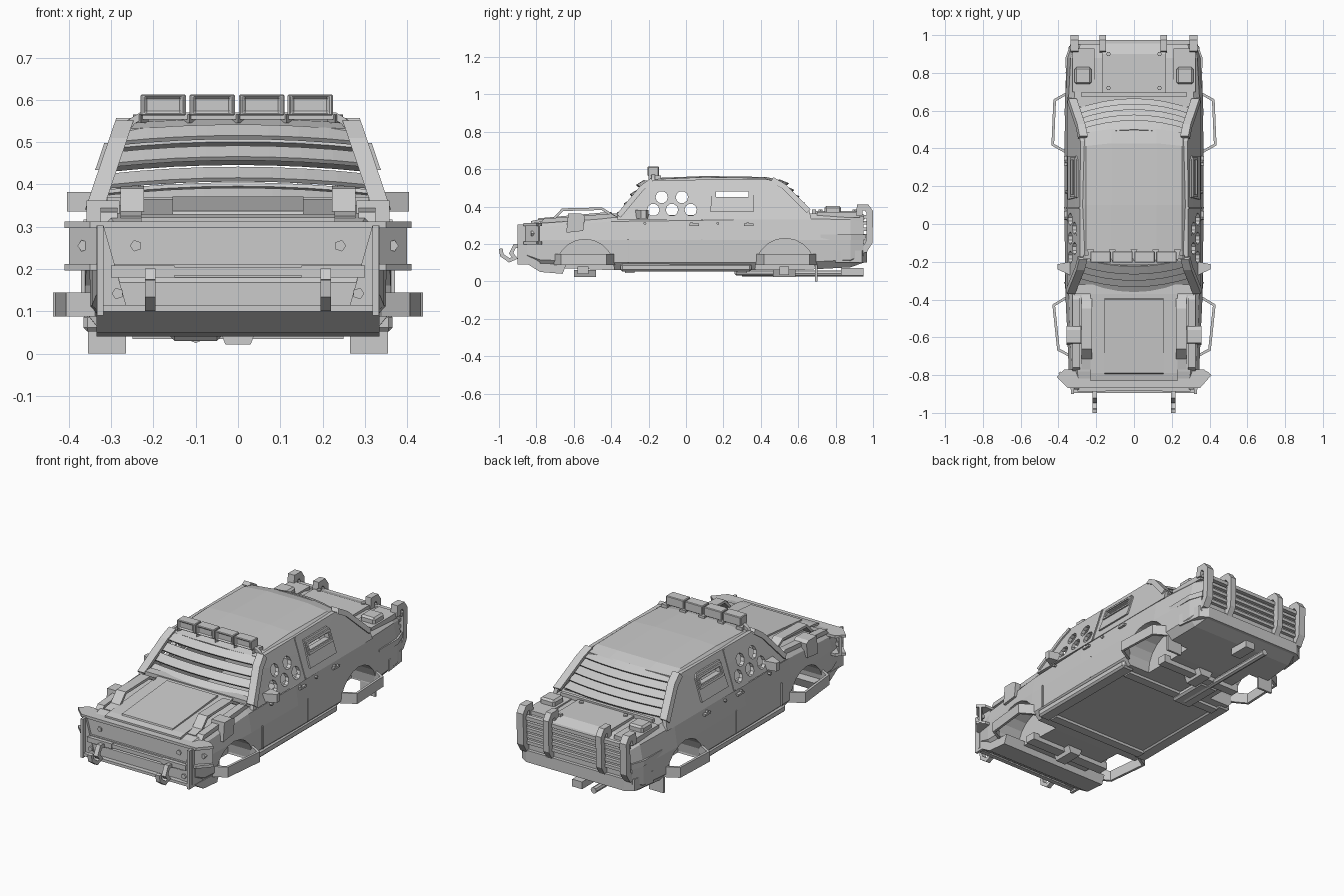
import bpy, bmesh, math
from mathutils import Vector

if "Cube" in bpy.data.objects:
    bpy.data.objects.remove(bpy.data.objects["Cube"])


def place(axis, h, u, v, fx=None):
    if axis == "x":
        return (h + (fx(v) if fx else 0), u, v)
    return (u, h, v) if axis == "y" else (u, v, h)


def loft(name, rings, mirror=False):
    """Skin closed rings of points into a capped solid."""
    bm = bmesh.new()
    vs = [[bm.verts.new(p) for p in r] for r in rings]
    n = len(rings[0])
    for a, b in zip(vs, vs[1:]):
        for i in range(n):
            bm.faces.new((a[i], a[(i + 1) % n], b[(i + 1) % n], b[i]))
    bm.faces.new(vs[0])
    bm.faces.new(vs[-1][::-1])
    bmesh.ops.recalc_face_normals(bm, faces=bm.faces)
    ob = bpy.data.objects.new(name, bpy.data.meshes.new(name))
    bm.to_mesh(ob.data)
    bm.free()
    bpy.context.collection.objects.link(ob)
    if mirror:
        ob.modifiers.new("Mirror", "MIRROR")
    return ob


def prism(name, pts, axis, a, b, mirror=False, fx=None):
    """Extrude a 2D outline from a to b along an axis; fx leans x with height."""
    return loft(name, [[place(axis, h, u, v, fx) for u, v in pts] for h in (a, b)], mirror)


def box(name, x0, x1, y0, y1, z0, z1, mirror=False, bevel=0):
    ob = prism(name, [(x0, y0), (x1, y0), (x1, y1), (x0, y1)], "z", z0, z1, mirror)
    if bevel:
        m = ob.modifiers.new("Bevel", "BEVEL")
        m.width, m.segments = bevel, 1
    return ob


def strip(name, path, t, axis, a, b, mirror=False, fx=None):
    """Flat bar of thickness t following a mitred 2D path."""
    P, rings = [Vector(p) for p in path], []
    for i, p in enumerate(P):
        d0 = (p - P[i - 1]).normalized() if i else (P[1] - p).normalized()
        d1 = (P[i + 1] - p).normalized() if i < len(P) - 1 else d0
        n0 = Vector((-d0.y, d0.x))
        m = (n0 + Vector((-d1.y, d1.x))).normalized()
        m *= t / 2 / max(m.dot(n0), 0.4)
        rings.append([place(axis, h, *(p + s * m), fx) for h, s in ((a, 1), (a, -1), (b, -1), (b, 1))])
    return loft(name, rings, mirror)


def disc(name, axis, u, v, r, a, b, sides=6, mirror=False, fx=None):
    pts = [(u + r * math.cos(k * math.tau / sides), v + r * math.sin(k * math.tau / sides)) for k in range(sides)]
    return prism(name, pts, axis, a, b, mirror, fx)


def cut(ob, cutters):
    bpy.context.view_layer.objects.active = ob
    for c in cutters:
        m = ob.modifiers.new("Cut", "BOOLEAN")
        m.operation, m.object, m.solver = "DIFFERENCE", c, "EXACT"
        bpy.ops.object.modifier_apply(modifier=m.name)
        bpy.data.objects.remove(c)


# Lower body sections: y, bottom, middle, top half-widths, bottom and top z
rings = []
for y, wb, wm, wt, zb, zt in [(-.85, .29, .335, .32, .10, .305), (-.78, .31, .345, .33, .075, .32),
                              (-.4, .33, .362, .345, .06, .35), (0, .335, .368, .353, .06, .355),
                              (.6, .335, .367, .35, .06, .365), (.88, .32, .357, .335, .075, .36),
                              (.95, .30, .335, .315, .10, .345)]:
    h = [(wb, zb), (wm, zb + .04), (wm, .22), (wt, zt - .03), (wt - .03, zt)]
    rings.append([(x, y, z) for x, z in h] + [(-x, y, z) for x, z in h[::-1]])
hull = loft("lower_body", rings)
cutters = [box("cabin_cutter", -.31, .31, -.32, .33, .11, .5), box("shelf_cutter", -.31, .31, .3, .62, .27, .5)]
for s in (-1, 1):
    for y, r in ((-.54, .155), (.53, .16)):
        cutters.append(disc("arch_cutter", "x", y, .07, r, s * .21, s * .6, 20))
cut(hull, cutters)


# Cabin sides lean inward with height
def lean(z):
    return .354 - max(0, z - .34) * .34


side = prism("cabin_side", [(-.37, .33), (-.36, .36), (-.23, .5), (-.17, .542), (.44, .545), (.5, .52),
                            (.66, .38), (.67, .33)], "x", -.022, 0, fx=lean)
plate = prism("rear_window_plate", [(.13, .37), (.36, .37), (.36, .49), (.34, .51), (.14, .51)],
              "x", -.002, .008, fx=lean)
cut(side, [disc("hole_cutter", "x", y, z, .033, .2, .5, 10) for y, z in
           ((-.13, .45), (-.022, .45), (-.175, .382), (-.075, .382), (.025, .382))])
for o in (side, plate):
    cut(o, [box("slit_cutter", .2, .5, .16, .335, .452, .48)])
    o.modifiers.new("Mirror", "MIRROR")
strip("window_slit_frame", [(.25, .44), (.15, .44), (.15, .492), (.345, .492), (.345, .44), (.25, .44)],
      .012, "x", 0, .016, True, lean)
strip("windshield_pillar", [(-.36, .35), (-.235, .5), (-.18, .54)], .028, "x", -.035, .008, True, lean)
strip("rear_pillar", [(.46, .545), (.52, .51), (.655, .375)], .028, "x", -.035, .008, True, lean)
strip("door_seam_rib", [(.085, .33), (.085, .54)], .01, "x", -.005, .005, True, lean)

# Roof: crowned sheet
prof = [(-.285, -.03), (-.255, -.006), (-.12, 0), (.12, 0), (.255, -.006), (.285, -.03)]
loft("roof", [[(x, y - b * (1 - abs(x) / .285), z + d - t) for t, row in ((0, prof), (.02, prof[::-1]))
               for x, d in row] for y, z, b in ((-.19, .538, .04), (-.14, .553, .02), (.1, .563, 0),
                                                (.41, .558, -.03), (.48, .54, -.04))])


# Bowed louvre slats over both windscreens
def slat(name, y, z, w, bow, dy, dz):
    rings = []
    for k in range(9):
        x = w * (k - 4) / 4
        f = (x / .32) ** 2
        yy, zz = y + bow * f, z - .018 * f
        rings.append([(x, yy, zz), (x, yy + dy, zz - dz), (x, yy + dy * .85, zz - dz - .009),
                      (x, yy - dy * .15, zz - .009)])
    loft(name, rings)


for i in range(4):
    t = i / 3
    slat("windshield_slat", -.225 - .1 * t, .542 - .05 * i, .287 + .04 * t, .055, -.042, .026)
for i in range(5):
    t = i / 4
    slat("rear_window_slat", .5 + .115 * t, .545 - .035 * i, .285 + .04 * t, -.06, .05, .02)
box("windshield_sill", -.31, .31, -.37, -.32, .34, .37)

# Roof lamps on a bar
strip("lamp_bar", [(-.29, .5), (-.25, .55), (-.23, .562), (.23, .562), (.25, .55), (.29, .5)],
      .016, "y", -.185, -.165)
for x in (-.177, -.061, .056, .171):
    lamp = box("roof_lamp", x - .054, x + .054, -.205, -.145, .563, .613, bevel=.009)
    cut(lamp, [box("lens_cutter", x - .042, x + .042, -.25, -.198, .57, .606)])
for x in (-.23, -.115, 0, .115, .23):
    prism("lamp_bracket", [(x - .018, -.135), (x + .018, -.135), (x, -.2)], "z", .545, .566)

# Hood panel, raised guards, latch boxes and mirrors
prism("hood_panel", [(-.83, .30), (-.83, .322), (-.79, .33), (-.37, .364), (-.35, .34)], "x", -.23, .23)
prism("hood_centre", [(-.8, .31), (-.79, .337), (-.4, .372), (-.38, .34)], "x", -.155, .155)
strip("hood_guard", [(-.77, .318), (-.71, .33), (-.66, .383), (-.45, .388), (-.38, .345)], .014, "x", .222, .278, True)
prism("hood_latch_box", [(-.64, .26), (-.55, .27), (-.54, .35), (-.56, .362), (-.63, .362)], "x", .28, .358, True)
prism("hood_side_rail", [(-.78, .31), (-.76, .335), (-.4, .362), (-.36, .34)], "x", .285, .325, True)
prism("wing_mirror", [(.34, -.2), (.405, -.213), (.405, -.24), (.34, -.27)], "z", .336, .382, True)

# Front armour: winged plate with flanges, gussets and lower bumper
strip("front_plate", [(-.395, -.785), (-.33, -.85), (.33, -.85), (.395, -.785)], .014, "z", .2, .305)
for z in (.197, .297):
    prism("front_flange", [(-.41, -.81), (-.37, -.77), (.37, -.77), (.41, -.80), (.35, -.868), (-.35, -.868)],
          "z", z, z + .015)
prism("front_gusset", [(.262, .105), (.335, .105), (.335, .303), (.318, .303)], "y", -.875, -.862, True)
box("gusset_web", .318, .333, -.9, -.78, .09, .303, True)
box("lower_bumper", -.32, .32, -.87, -.8, .1, .18, bevel=.012)
box("bumper_rail", -.32, .32, -.895, -.87, .1, .115)
box("winch_beam", -.2, .2, -.885, -.85, .185, .205)
prism("front_skid", [(-.86, .1), (-.78, .05), (-.66, .04), (-.64, .09)], "x", -.335, .335)
for x, z, y in ((.242, .255, -.85), (.285, .142, -.87), (.366, .255, -.815)):
    disc("armour_bolt", "y", x, z, .014, y - .014, y + .02, 5, True)
box("tow_mount", .15, .3, -.888, -.86, .18, .208, True)
strip("tow_hook", [(-.87, .185), (-.915, .19), (-.935, .15), (-.915, .125), (-.945, .112), (-.985, .14),
                   (-.99, .175)], .02, "x", .195, .22, True)

# Wheel arch bars and side sills
strip("front_arch_bar", [(.335, -.70), (.40, -.665), (.425, -.43), (.35, -.385)], .014, "z", .088, .145, True)
strip("rear_arch_bar", [(.34, .70), (.42, .655), (.43, .42), (.35, .375)], .014, "z", .088, .145, True)
box("side_sill", .29, .366, -.35, .35, .052, .095, True, .01)
for y in (-.22, .03, .17, .33):
    disc("door_bolt", "x", y, .31, .008, .345, .366, 6, True)
for y in (.045, .335):
    box("door_handle", .35, .37, y - .025, y + .025, .297, .308, True)
for y in (-.31, .085):
    box("door_seam", .36, .371, y - .004, y + .004, .1, .225, True)

# Trunk lid, boxes and hinges
prism("trunk_lid", [(.67, .35), (.68, .376), (.9, .376), (.955, .355), (.955, .33)], "x", -.17, .17)
box("trunk_cross_rail", -.28, .28, .675, .695, .355, .385)
box("trunk_box", .225, .315, .74, .83, .33, .402, True, .01)
box("trunk_side_plate", .21, .325, .7, .93, .34, .37, True)
for y in (.72, .9):
    disc("trunk_bolt", "z", .135, y, .012, .37, .384, 6, True)

# Rear guard: vertical loops, rails and bumper
loop = [(.93, .165), (.955, .17), (.98, .21), (.983, .37), (.965, .395), (.93, .395), (.925, .35)]
for x in (-.165, .157):
    strip("rear_guard_loop", loop, .034, "x", x - .017, x + .017)
strip("rear_corner_loop", loop, .034, "x", .295, .335, True)
for z in (.2, .235, .27, .305):
    box("rear_grille_bar", -.32, .32, .95, .968, z, z + .017)
box("rear_top_rail", -.33, .33, .95, .975, .335, .355)
prism("rear_bumper", [(-.362, .8), (.362, .8), (.345, .94), (.3, .968), (-.3, .968), (-.345, .94)], "z", .1, .165)
strip("side_guard_rail", [(.35, .72), (.352, .88), (.325, .955)], .02, "z", .22, .25, True)

# Underside: axles, crossmembers, flaps and exhaust
box("front_axle", -.25, .25, -.58, -.52, .04, .08)
box("rear_axle", -.25, .25, .5, .55, .035, .08)
for y in (-.54, .525):
    prism("differential", [(-.045, .06), (-.03, .022), (.03, .022), (.045, .06)], "y", y - .06, y + .06)
for y in (-.3, .3):
    box("floor_crossmember", -.3, .3, y - .025, y + .025, .045, .065)
box("mud_flap", .265, .355, .69, .702, 0, .09, True)
disc("exhaust_pipe", "y", -.1, .042, .017, .3, .95, 8)
box("muffler", -.16, -.04, .26, .5, .03, .065, bevel=.01)
box("tow_hitch", -.03, .03, .83, .95, .03, .07)
